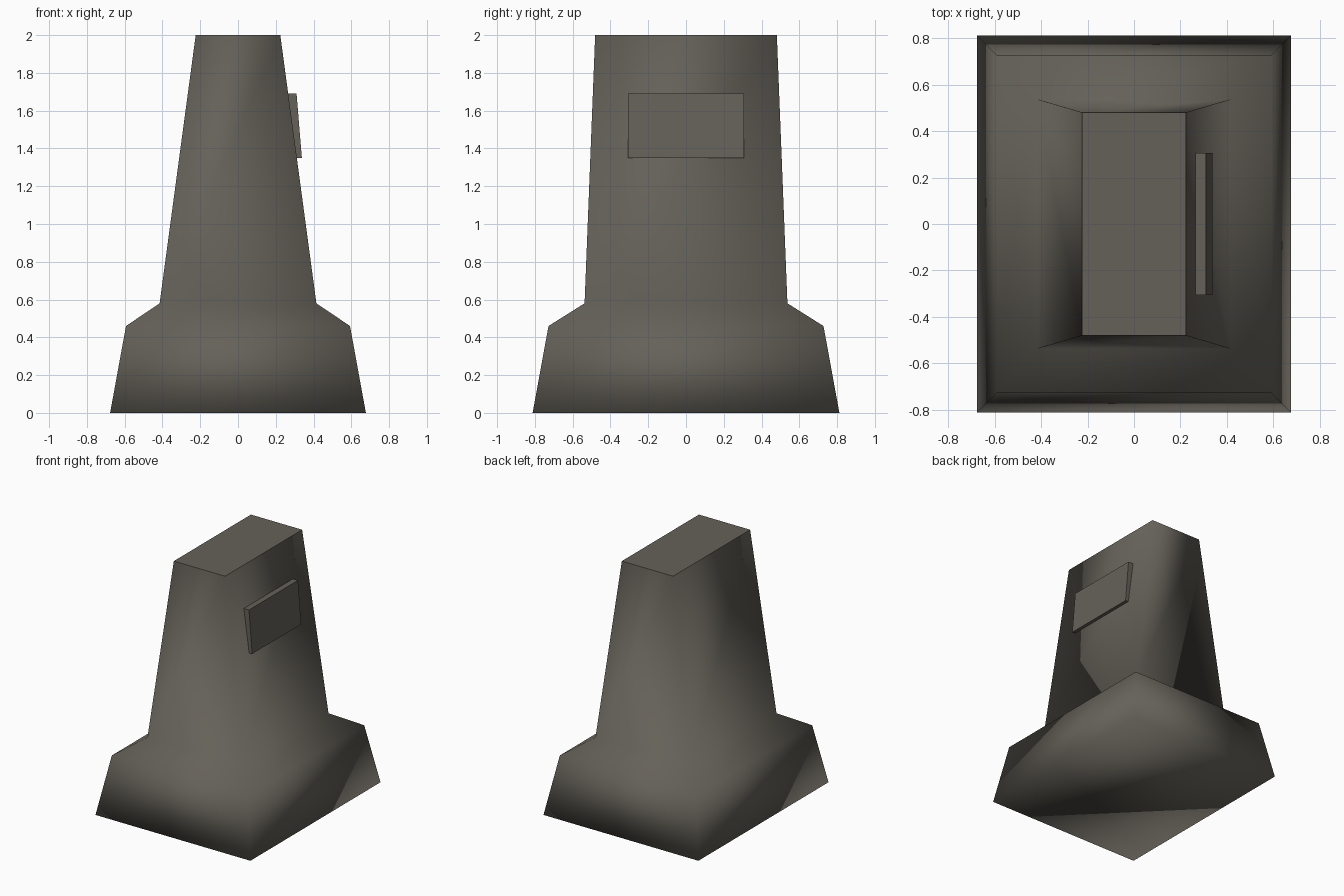
import bpy
import bmesh

if "Cube" in bpy.data.objects:
    bpy.data.objects.remove(bpy.data.objects["Cube"])

stone = bpy.data.materials.new("warm grey stone")
stone.diffuse_color = (0.13, 0.12, 0.10, 1.0)
stone.use_nodes = True
stone.node_tree.nodes["Principled BSDF"].inputs["Base Color"].default_value = stone.diffuse_color


def loft(name, rings):
    """Skin a stack of four-sided rings (x0, x1, half_y, z) into a closed solid."""
    bm = bmesh.new()
    loops = [[bm.verts.new(p) for p in ((x0, -y, z), (x1, -y, z), (x1, y, z), (x0, y, z))]
             for x0, x1, y, z in rings]
    for low, high in zip(loops, loops[1:]):
        for i in range(4):
            j = (i + 1) % 4
            bm.faces.new((low[i], low[j], high[j], high[i]))
    bm.faces.new(loops[0][::-1])
    bm.faces.new(loops[-1])
    bmesh.ops.recalc_face_normals(bm, faces=bm.faces)
    mesh = bpy.data.meshes.new(name)
    bm.to_mesh(mesh)
    bm.free()
    mesh.materials.append(stone)
    obj = bpy.data.objects.new(name, mesh)
    bpy.context.collection.objects.link(obj)
    return obj


# Tapered pillar with flared plinth, softly shaded except for its flat top
profile = [(0.677, 0.812, 0.0), (0.593, 0.728, 0.46), (0.415, 0.537, 0.58), (0.224, 0.481, 2.0)]
pillar = loft("pillar", [(-x, x, y, z) for x, y, z in profile])
for face in pillar.data.polygons:
    face.use_smooth = face.center.z < 1.99

# Blank plaque leaning with the right-hand side
loft("plaque", [(0.292, 0.338, 0.306, 1.35), (0.264, 0.31, 0.306, 1.69)])
